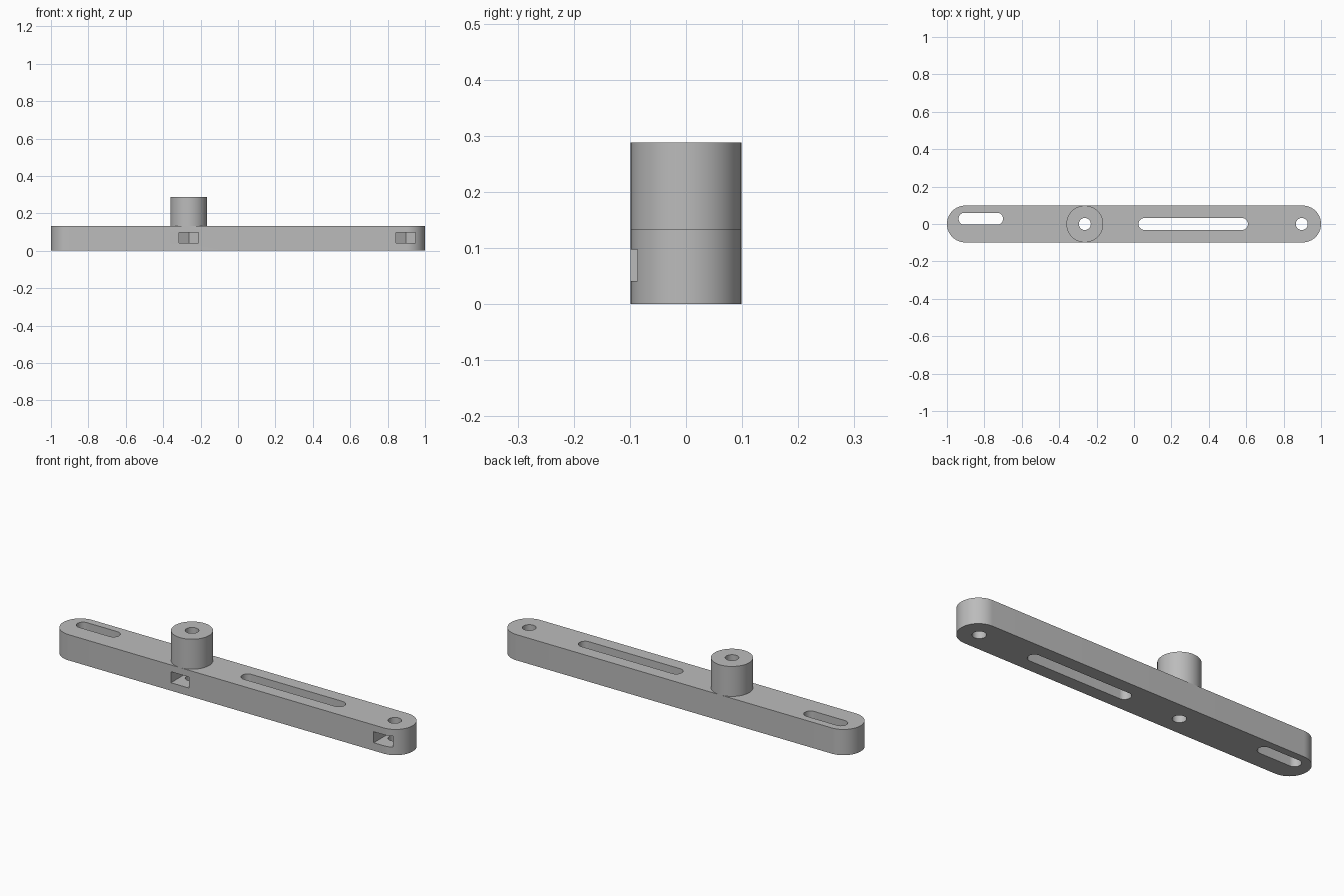
import bpy, bmesh
from math import pi, cos, sin, radians

cube = bpy.data.objects.get("Cube")
if cube:
    bpy.data.objects.remove(cube, do_unlink=True)

HALF_W = 0.0985      # half width of the bar, also the boss radius
BAR_TOP = 0.133
BOSS_TOP = 0.288
HOLE_R = 0.032
BOSS_X, END_X = -0.263, 0.897

grey = bpy.data.materials.new("plain grey")
grey.use_nodes = True
colour = (0.5, 0.5, 0.5, 1)
grey.diffuse_color = colour
grey.node_tree.nodes["Principled BSDF"].inputs["Base Color"].default_value = colour


def slot_outline(x0, x1, y, r, n=32):
    """Rounded-end slot between two arc centres (a circle if they meet)."""
    pts = [(x1 + r * cos(a), y + r * sin(a))
           for a in (-pi / 2 + pi * i / n for i in range(n + 1))]
    pts += [(x0 + r * cos(a), y + r * sin(a))
            for a in (pi / 2 + pi * i / n for i in range(n + 1))]
    return pts


def prism(name, outline, z0, z1):
    """Extrude a flat outline upward from z0 to z1."""
    bm = bmesh.new()
    base = bm.faces.new([bm.verts.new((x, y, z0)) for x, y in outline])
    top = bmesh.ops.extrude_face_region(bm, geom=[base])["geom"]
    verts = [v for v in top if isinstance(v, bmesh.types.BMVert)]
    bmesh.ops.translate(bm, verts=verts, vec=(0, 0, z1 - z0))
    bmesh.ops.remove_doubles(bm, verts=bm.verts, dist=1e-5)
    bmesh.ops.recalc_face_normals(bm, faces=bm.faces)
    mesh = bpy.data.meshes.new(name)
    bm.to_mesh(mesh)
    bm.free()
    mesh.materials.append(grey)
    obj = bpy.data.objects.new(name, mesh)
    bpy.context.collection.objects.link(obj)
    return obj


def select(obj):
    bpy.ops.object.select_all(action='DESELECT')
    obj.select_set(True)
    bpy.context.view_layer.objects.active = obj


def cut(obj, outline, z0, z1):
    """Subtract a prism from an object."""
    cutter = prism("cutter", outline, z0, z1)
    mod = obj.modifiers.new("cut", 'BOOLEAN')
    mod.operation, mod.solver, mod.object = 'DIFFERENCE', 'EXACT', cutter
    select(obj)
    bpy.ops.object.modifier_apply(modifier=mod.name)
    bpy.data.objects.remove(cutter, do_unlink=True)


# Bar with fully rounded ends
bar = prism("slotted_bar", slot_outline(-1 + HALF_W, 1 - HALF_W, 0, HALF_W), 0, BAR_TOP)

# Short offset slot, long centre slot and the two bolt holes
for x0, x1, y in ((-0.906, -0.732, 0.028), (0.056, 0.577, 0),
                  (BOSS_X, BOSS_X, 0), (END_X, END_X, 0)):
    cut(bar, slot_outline(x0, x1, y, HOLE_R), -0.1, 0.3)

# Nut pockets: open at the front, ending in a hexagon point at the back
for x in (BOSS_X, END_X):
    w, r = 0.0515, 0.0595
    pocket = [(x - w, -0.2), (x + w, -0.2), (x + w, r / 2), (x, r), (x - w, r / 2)]
    cut(bar, pocket, 0.041, 0.098)

# Raised round boss, bored through
boss = prism("round_boss", slot_outline(BOSS_X, BOSS_X, 0, HALF_W), BAR_TOP, BOSS_TOP)
cut(boss, slot_outline(BOSS_X, BOSS_X, 0, HOLE_R), 0, 0.4)

for obj in (bar, boss):
    select(obj)
    bpy.ops.object.shade_smooth_by_angle(angle=radians(30))
